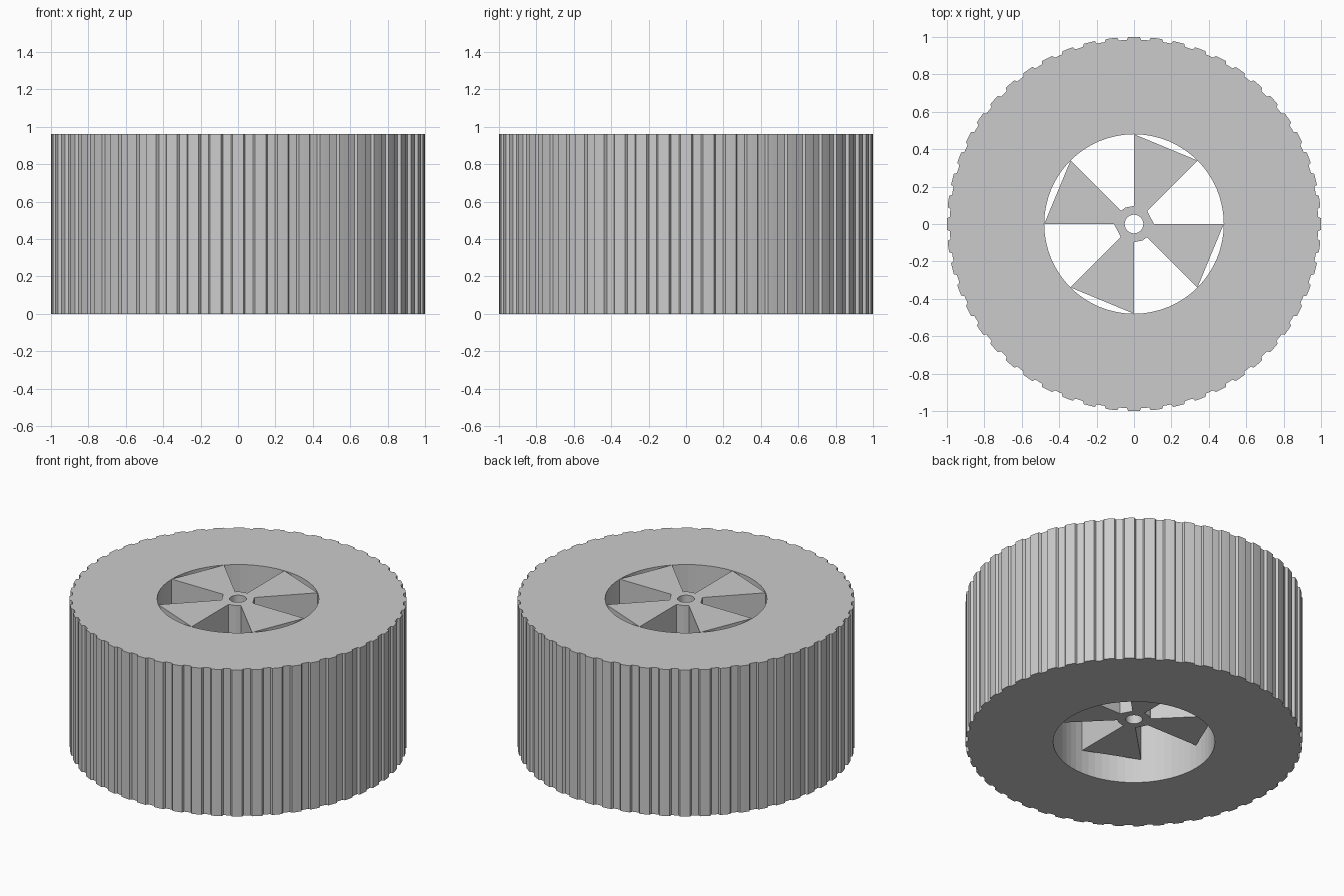
import bpy, bmesh
from math import radians, cos, sin, pi

if "Cube" in bpy.data.objects:
    bpy.data.objects.remove(bpy.data.objects["Cube"])


def polar(r, deg):
    return (r * cos(radians(deg)), r * sin(radians(deg)))


def circle(r, n):
    return [polar(r, 360 * i / n) for i in range(n)]


def plate(name, outline, hole, z0, z1):
    """Extrude an outline with one hole from z0 to z1."""
    bm = bmesh.new()
    edges = []
    for loop in (outline, hole):
        vs = [bm.verts.new((x, y, z0)) for x, y in loop]
        edges += [bm.edges.new((vs[i - 1], vs[i])) for i in range(len(vs))]
    bmesh.ops.triangle_fill(bm, edges=edges, use_beauty=True, normal=(0, 0, 1))
    ext = bmesh.ops.extrude_face_region(bm, geom=bm.faces[:], use_keep_orig=True)
    top = [g for g in ext["geom"] if isinstance(g, bmesh.types.BMVert)]
    bmesh.ops.translate(bm, verts=top, vec=(0, 0, z1 - z0))
    bmesh.ops.recalc_face_normals(bm, faces=bm.faces[:])
    mesh = bpy.data.meshes.new(name)
    bm.to_mesh(mesh)
    bm.free()
    obj = bpy.data.objects.new(name, mesh)
    bpy.context.collection.objects.link(obj)
    return obj


HEIGHT, BORE = 0.96, 0.48

# Tyre: ring with fine shallow treads around the outside
TEETH = 52
tread = []
for i in range(TEETH):
    for f, r in ((-0.25, 1.0), (0.0, 1.0), (0.25, 1.0), (0.32, 0.985), (0.68, 0.985)):
        tread.append(polar(r, 360 * (i + f) / TEETH))
plate("tyre", tread, circle(BORE, 64), 0, HEIGHT)

# Spoke wheel: four straight-edged wedges around a small hub with an axle hole,
# flush with the tyre's top and recessed at the bottom
wheel = []
for k in range(4):
    a = 90 * k
    inner = 0.107 if k % 2 == 0 else 0.097
    wheel += [polar(0.099, a - 45), polar(BORE, a - 45), polar(BORE, a), polar(inner, a)]
    if k % 2:
        wheel.append(polar(0.099, a + 28))
plate("spoke_wheel", wheel, circle(0.05, 32), 0.155, HEIGHT)
